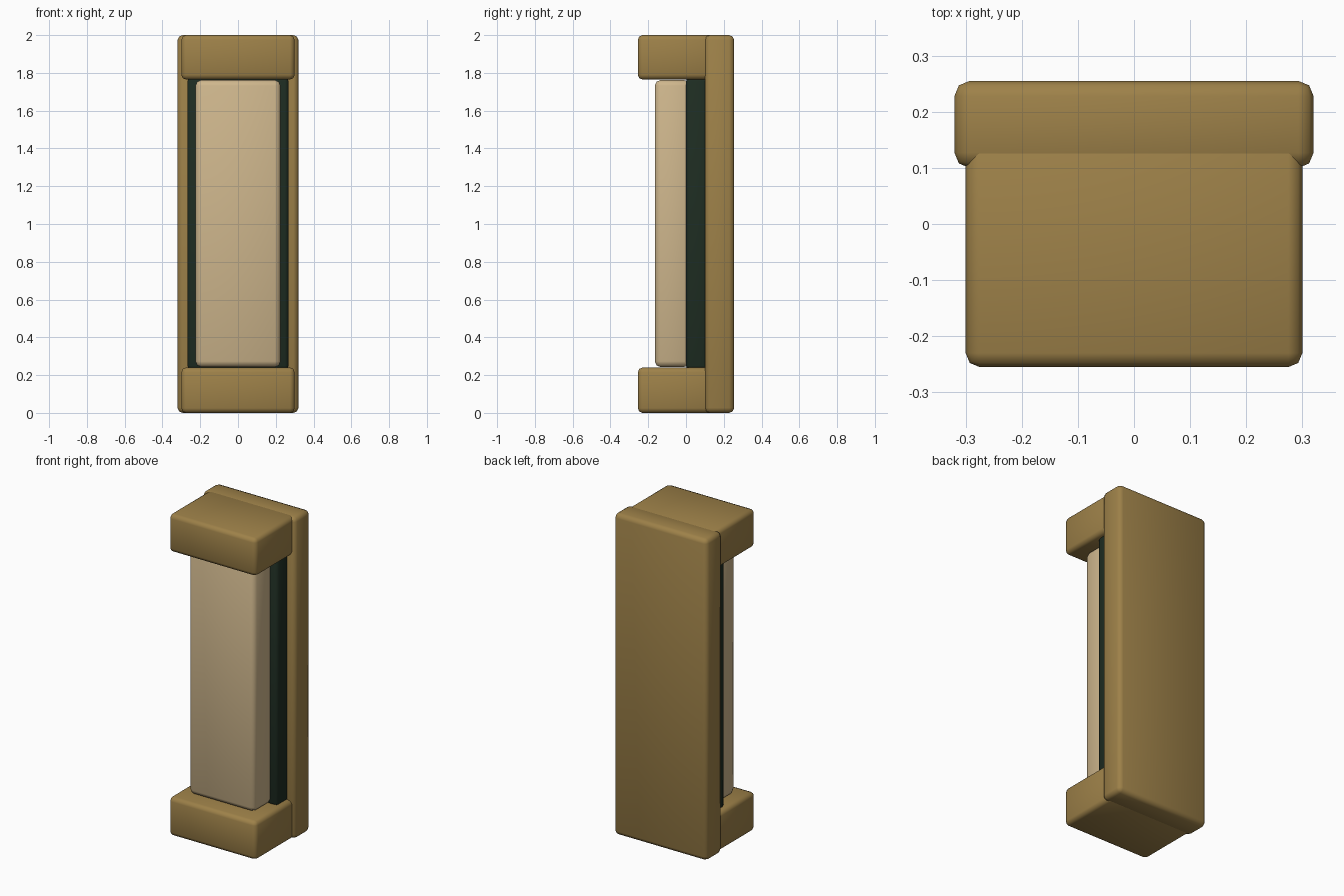
import bpy
import math

cube = bpy.data.objects.get("Cube")
if cube:
    bpy.data.objects.remove(cube, do_unlink=True)


def make_material(name, rgb):
    mat = bpy.data.materials.new(name)
    mat.use_nodes = True
    colour = (*rgb, 1.0)
    mat.diffuse_color = colour
    mat.node_tree.nodes["Principled BSDF"].inputs["Base Color"].default_value = colour
    return mat


def rounded_box(name, mat, x, y, z, bevel):
    """Box spanning the given (min, max) ranges with softened edges."""
    spans = (x, y, z)
    bpy.ops.mesh.primitive_cube_add(size=1, location=[(a + b) / 2 for a, b in spans])
    obj = bpy.context.object
    obj.name = name
    obj.scale = [b - a for a, b in spans]
    bpy.ops.object.transform_apply(location=False, rotation=False, scale=True)
    obj.data.materials.append(mat)
    mod = obj.modifiers.new("soft_edges", "BEVEL")
    mod.width = bevel
    mod.segments = 2
    bpy.ops.object.modifier_apply(modifier=mod.name)
    bpy.ops.object.shade_smooth_by_angle(angle=math.radians(50))
    return obj


bronze = make_material("bronze", (0.34, 0.22, 0.066))
cream = make_material("warm_cream", (0.62, 0.47, 0.265))
dark = make_material("dark_green", (0.013, 0.026, 0.016))

# Wall plate
rounded_box("back_plate", bronze, (-0.32, 0.32), (0.10, 0.255), (0, 2), 0.027)

# Matching end blocks
for name, z in (("bottom_cap", (0, 0.24)), ("top_cap", (1.765, 2))):
    rounded_box(name, bronze, (-0.30, 0.30), (-0.255, 0.15), z, 0.025)

# Dark backing and the pale panel in front of it
rounded_box("dark_backing", dark, (-0.268, 0.268), (0.0, 0.13), (0.23, 1.775), 0.02)
rounded_box("light_panel", cream, (-0.225, 0.225), (-0.165, 0.02), (0.243, 1.762), 0.03)
